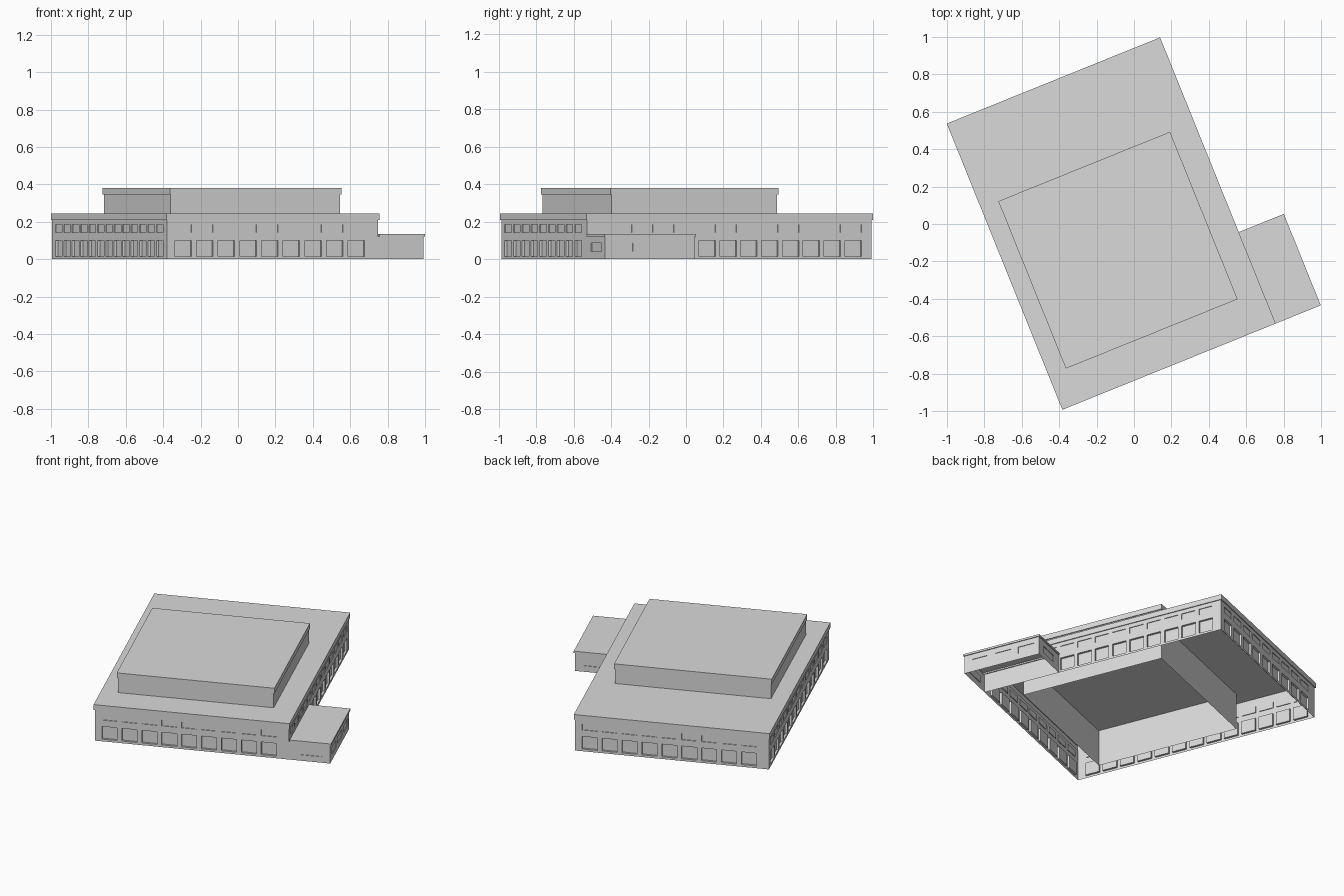
import bpy
import bmesh
import math
from mathutils import Matrix, Vector

cube = bpy.data.objects.get("Cube")
if cube:
    bpy.data.objects.remove(cube, do_unlink=True)

# One plain material
grey = bpy.data.materials.new("light grey")
grey.use_nodes = True
colour = (0.7, 0.7, 0.7, 1)
grey.diffuse_color = colour
grey.node_tree.nodes["Principled BSDF"].inputs["Base Color"].default_value = colour

# The plan is drawn square, then turned onto the site
SITE = Matrix.Translation((-0.383, -0.993, 0)) @ Matrix.Rotation(math.radians(22), 4, "Z")
UP = Vector((0, 0, 1))
MAIN = (0, 1.23, 0, 1.65)
UPPER = (0.1, 1.09, 0.197, 1.162)
ANNEX = (1.23, 1.49, 0, 0.527)
LIP = 0.006


def quad(bm, *points):
    bm.faces.new([bm.verts.new(p) for p in points])


def finish(name, bm):
    bmesh.ops.remove_doubles(bm, verts=bm.verts, dist=0.0001)
    mesh = bpy.data.meshes.new(name)
    bm.transform(SITE)
    bm.to_mesh(mesh)
    bm.free()
    mesh.materials.append(grey)
    bpy.context.collection.objects.link(bpy.data.objects.new(name, mesh))


def corners(plan, z, inset=0):
    u0, u1, v0, v1 = plan
    u0, u1, v0, v1 = u0 + inset, u1 - inset, v0 + inset, v1 - inset
    return [Vector(p) for p in ((u0, v0, z), (u1, v0, z), (u1, v1, z), (u0, v1, z))]


def row(first, pitch, count, width, low, high, depth, skip=0):
    """Window openings: (start, end, sill, head, depth)."""
    return [(first + i * pitch, first + i * pitch + width, low, high, depth)
            for i in range(skip, count)]


def wall(name, start, end, height, windows=()):
    """A single-skin wall with recessed window panes."""
    bm = bmesh.new()
    along = (end - start).normalized()
    inward = UP.cross(along)
    length = (end - start).length

    def at(s, z, d=0):
        return start + along * s + UP * z + inward * d

    us = sorted({0, length, *[e for w in windows for e in w[:2]]})
    zs = sorted({0, height, *[e for w in windows for e in w[2:4]]})
    for a, b in zip(us, us[1:]):
        for c, d in zip(zs, zs[1:]):
            mu, mz = (a + b) / 2, (c + d) / 2
            if not any(w[0] < mu < w[1] and w[2] < mz < w[3] for w in windows):
                quad(bm, at(a, c), at(b, c), at(b, d), at(a, d))
    for a, b, c, d, depth in windows:
        rim = [(a, c), (b, c), (b, d), (a, d)]
        quad(bm, *[at(*p, depth) for p in rim])
        for p, q in zip(rim, rim[1:] + rim[:1]):
            quad(bm, at(*p), at(*q), at(*q, depth), at(*p, depth))
    finish(name, bm)


def roof(name, plan, low, high):
    """A roof with a projecting fascia, open underneath."""
    bm = bmesh.new()
    inner, bottom, top = corners(plan, low, LIP), corners(plan, low), corners(plan, high)
    quad(bm, *top)
    for i in range(4):
        j = (i + 1) % 4
        quad(bm, bottom[i], bottom[j], top[j], top[i])
        quad(bm, inner[i], inner[j], bottom[j], bottom[i])
    finish(name, bm)


def storeys(pitch, count, skip=0):
    lower = row(0.045, pitch, count, 0.095, 0.015, 0.1, 0.014, skip)
    upper = row(0.045, pitch, count, 0.095, 0.143, 0.184, 0.005)
    return lower + upper


# Main block
base = corners(MAIN, 0, LIP)
layout = {
    "front_wall": storeys(0.125, 9),
    "left_wall": storeys(0.12, 13, 4),
    "back_wall": storeys(0.125, 9),
    "right_wall": storeys(0.12, 13),
}
for i, (name, windows) in enumerate(layout.items()):
    wall(name, base[i], base[(i + 1) % 4], 0.21, windows)
roof("main_roof", MAIN, 0.21, 0.245)

# Raised hall, whose walls run down to the ground inside the main block
base = corners(UPPER, 0, LIP)
for i in range(4):
    wall("hall_wall", base[i], base[(i + 1) % 4], 0.345)
roof("hall_roof", UPPER, 0.345, 0.38)

# Low side annex
base = corners(ANNEX, 0, LIP)
base[0].x = base[3].x = MAIN[1] - LIP
wall("annex_front_wall", base[0], base[1], 0.122, row(0.06, 0.2, 1, 0.15, 0.04, 0.086, 0.004))
wall("annex_side_wall", base[1], base[2], 0.122, row(0.05, 0.16, 3, 0.11, 0.04, 0.086, 0.004))
wall("annex_back_wall", base[2], base[3], 0.122, row(0.06, 0.2, 1, 0.13, 0.04, 0.086, 0.004))
roof("annex_roof", ANNEX, 0.122, 0.135)
